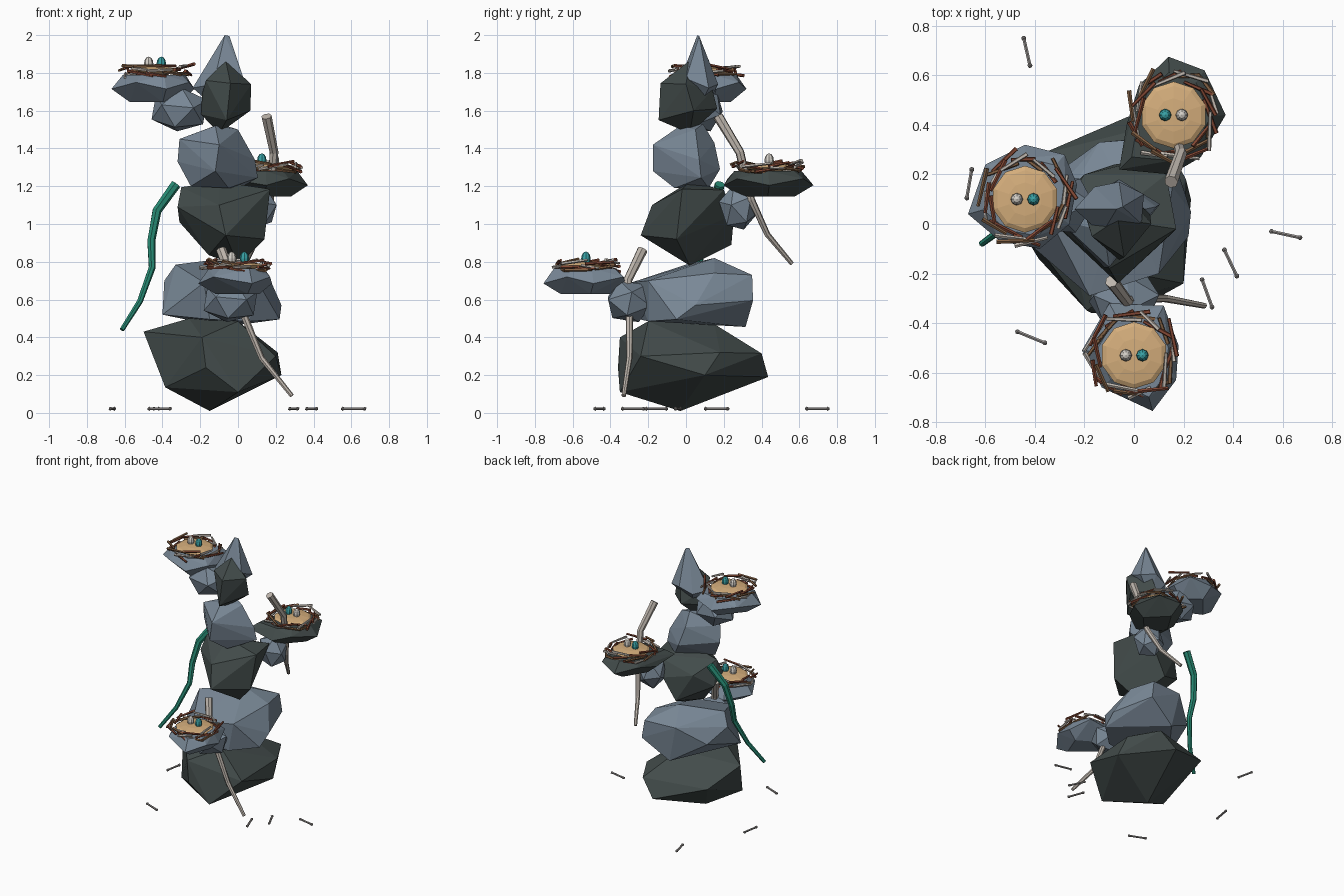
import bpy, bmesh, math, random
from mathutils import Vector, Matrix

if "Cube" in bpy.data.objects:
    bpy.data.objects.remove(bpy.data.objects["Cube"])

random.seed(7)


def material(name, rgb):
    m = bpy.data.materials.new(name)
    m.diffuse_color = (*rgb, 1)
    m.use_nodes = True
    m.node_tree.nodes["Principled BSDF"].inputs["Base Color"].default_value = m.diffuse_color
    return m


LIGHT = material("blue_grey_rock", (0.19, 0.245, 0.305))
DARK = material("dark_rock", (0.054, 0.07, 0.068))
TAN = material("straw", (0.66, 0.42, 0.20))
RED = material("red_brown_twig", (0.22, 0.062, 0.033))
BROWN = material("brown_twig", (0.22, 0.115, 0.055))
GREY = material("driftwood_grey", (0.52, 0.47, 0.42))
VINE = material("green_vine", (0.02, 0.25, 0.17))
TEAL = material("teal_egg", (0.04, 0.36, 0.38))
PALE = material("pale_egg", (0.66, 0.63, 0.58))
BONE = material("grey_bone", (0.34, 0.32, 0.31))


def finish(name, bm, mats):
    bmesh.ops.recalc_face_normals(bm, faces=bm.faces)
    me = bpy.data.meshes.new(name)
    bm.to_mesh(me)
    bm.free()
    for m in mats:
        me.materials.append(m)
    ob = bpy.data.objects.new(name, me)
    bpy.context.collection.objects.link(ob)
    return ob


def boulder(name, mat, pts):
    """Faceted rock: convex hull of a few corner points."""
    bm = bmesh.new()
    for p in pts:
        bm.verts.new(p)
    bmesh.ops.convex_hull(bm, input=bm.verts[:])
    loose = [v for v in bm.verts if not v.link_faces]
    bmesh.ops.delete(bm, geom=loose, context='VERTS')
    return finish(name, bm, [mat])


def bracket(name, centre, half, spin):
    """Small rock that carries a ledge."""
    bm = bmesh.new()
    bmesh.ops.create_icosphere(bm, subdivisions=1, radius=1.08)
    bm.transform(Matrix.Translation(centre) @ Matrix.Diagonal((*half, 1))
                 @ Matrix.Rotation(spin, 4, 'Z') @ Matrix.Rotation(0.4, 4, 'X'))
    finish(name, bm, [LIGHT])


def ledge(name, mat, rim, z_rim, z_top, z_low):
    """Flat rock: an irregular rim, smaller top and smaller underside."""
    n = len(rim)
    cx, cy = sum(p[0] for p in rim) / n, sum(p[1] for p in rim) / n
    pts = [(x, y, z_rim + (0.02 if i % 2 else -0.015)) for i, (x, y) in enumerate(rim)]
    for i, (x, y) in enumerate(rim):
        pts.append((cx + (x - cx) * 0.75, cy + (y - cy) * 0.75, z_top))
        if i % 2 == 0:
            pts.append((cx + (x - cx) * 0.6, cy + (y - cy) * 0.6, z_low))
    boulder(name, mat, pts)


def tube(bm, path, r0, r1, sides=6, mi=0):
    """Tapered tube along a path."""
    path = [Vector(p) for p in path]
    rings = []
    for i, p in enumerate(path):
        d = (path[min(i + 1, len(path) - 1)] - path[max(i - 1, 0)]).normalized()
        ref = Vector((0, 1, 0)) if abs(d.y) < 0.8 else Vector((1, 0, 0))
        u = d.cross(ref).normalized()
        w = d.cross(u)
        r = r0 + (r1 - r0) * i / (len(path) - 1)
        rings.append([bm.verts.new(p + r * (u * math.cos(a) + w * math.sin(a)))
                      for a in (math.tau * k / sides for k in range(sides))])
    faces = [bm.faces.new(rings[0]), bm.faces.new(rings[-1])]
    for a, b in zip(rings, rings[1:]):
        for k in range(sides):
            j = (k + 1) % sides
            faces.append(bm.faces.new((a[k], a[j], b[j], b[k])))
    for f in faces:
        f.material_index = mi


def branch(name, mat, path, r0, r1):
    bm = bmesh.new()
    tube(bm, path, r0, r1, 7)
    finish(name, bm, [mat])


def ball(name, mat, centre, half, seg, rings):
    bm = bmesh.new()
    bmesh.ops.create_uvsphere(bm, u_segments=seg, v_segments=rings, radius=1)
    bm.transform(Matrix.Translation(centre) @ Matrix.Diagonal((*half, 1)))
    finish(name, bm, [mat])


# Main stack of boulders
boulder("base_boulder", DARK, [
    (-.15, -.03, .01), (-.385, -.14, .135), (.0, -.35, .11), (-.17, -.36, .24), (-.19, -.35, .40),
    (.23, .1, .20), (.2, -.24, .30), (-.02, .435, .19), (.09, .40, .315), (.21, .18, .32),
    (-.38, .28, .3), (-.5, .05, .43), (-.26, -.1, .5), (-.05, .15, .47), (0, -.2, .485)])
boulder("second_boulder", LIGHT, [
    (-.33, 0, .785), (-.39, .05, .70), (-.40, -.1, .52), (-.18, -.29, .69), (-.15, -.245, .495),
    (.06, -.2, .485), (.22, -.05, .495), (.23, .05, .57), (.155, .15, .74), (-.05, .15, .82),
    (-.14, .33, .73), (.11, .35, .73), (.13, .355, .595), (-.08, .315, .455), (.1, -.2, .7),
    (-.32, .2, .6)])
boulder("third_boulder", DARK, [
    (-.30, .05, 1.195), (-.32, 0, 1.09), (-.31, .1, 1.01), (-.155, 0, .835), (-.065, -.24, .94),
    (-.1, -.18, 1.1), (.14, -.05, .92), (.17, -.02, 1.185), (.13, .2, 1.18), (.02, .255, 1.05),
    (-.08, .24, .89), (0, .02, .78), (-.1, .02, 1.225), (-.2, .2, 1.1)])
boulder("fourth_boulder", LIGHT, [
    (-.31, .02, 1.45), (-.32, .04, 1.33), (-.25, 0, 1.2), (-.1, -.175, 1.42), (-.12, -.175, 1.28),
    (-.05, -.06, 1.19), (.01, .12, 1.19), (.105, .08, 1.245), (.09, .07, 1.34), (0, .05, 1.5),
    (-.06, .18, 1.29), (-.1, .15, 1.43), (-.095, .09, 1.53), (-.12, -.03, 1.52)])
boulder("fifth_boulder", DARK, [
    (-.19, .02, 1.69), (-.195, .03, 1.58), (-.1, .02, 1.48), (-.06, -.145, 1.55), (-.04, -.135, 1.745),
    (.065, .04, 1.6), (.07, 0, 1.74), (-.065, .02, 1.865), (-.05, .14, 1.71), (-.07, .165, 1.61),
    (-.17, -.05, 1.76)])
boulder("peak_spire", LIGHT, [
    (-.07, .06, 2), (-.045, .07, 1.995), (-.24, .06, 1.72), (-.13, -.04, 1.74), (.03, .0, 1.77),
    (.04, .12, 1.72), (-.06, .17, 1.74), (-.16, .15, 1.7), (-.1, .06, 1.6)])

# Supporting rocks
bracket("lower_bracket", (-.04, -.3, .59), (.145, .125, .11), 0.3)
bracket("middle_bracket", (.1, .28, 1.09), (.105, .1, .12), 0.9)
bracket("upper_bracket", (-.31, .08, 1.605), (.15, .12, .115), 0.2)

# Ledges
ledge("lower_ledge", LIGHT, [(-.21, -.51), (-.13, -.66), (.075, -.755), (.17, -.63), (.18, -.49),
                             (.12, -.33), (-.1, -.32)], .70, .765, .63)
ledge("middle_ledge", DARK, [(.14, .675), (.285, .62), (.37, .44), (.27, .27), (.15, .2),
                             (-.06, .22), (-.03, .4), (.02, .56)], 1.22, 1.28, 1.145)
ledge("upper_ledge", LIGHT, [(-.67, .04), (-.6, .24), (-.44, .32), (-.28, .28), (-.23, .16),
                             (-.26, 0), (-.38, -.1), (-.54, -.07)], 1.73, 1.79, 1.645)

# Nests: straw bed, ring of twigs, two eggs
NESTS = [("lower", 0, -.53, .78, 1), ("middle", .16, .44, 1.30, -1), ("upper", -.44, .10, 1.812, 1)]
for label, cx, cy, cz, side in NESTS:
    ball(label + "_nest_bed", TAN, (cx, cy, cz), (.135, .135, .022), 10, 6)
    bm = bmesh.new()
    count = 28
    for i in range(count):
        a = math.tau * i / count + random.uniform(-.1, .1)
        r = random.uniform(.138, .180)
        mid = Vector((cx + r * math.cos(a), cy + r * math.sin(a),
                      cz - .018 + .038 * (i % 3) / 2 + random.uniform(-.008, .008)))
        t = a + math.pi / 2 + random.uniform(-.4, .4)
        d = Vector((math.cos(t), math.sin(t), random.uniform(-.2, .2))) * random.uniform(.045, .08)
        tube(bm, [mid - d, mid + d], .0095, .007, 5, (0, 2, 0, 1, 0, 2, 1)[i % 7])
    finish(label + "_nest_twigs", bm, [RED, BROWN, GREY])
    for mat, dx, nm in ((PALE, -.033, "pale"), (TEAL, .034, "teal")):
        ball(f"{label}_{nm}_egg", mat, (cx + dx * side, cy, cz + .037), (.025, .025, .037), 8, 6)

# Driftwood branches and hanging vine
branch("lower_branch", GREY, [(-.09, -.23, .865), (-.03, -.31, .7), (.03, -.3, .52),
                              (.125, -.3, .29), (.285, -.33, .09)], .028, .012)
branch("middle_branch", GREY, [(.15, .17, 1.57), (.19, .285, 1.38), (.17, .345, 1.13),
                               (.11, .43, .945), (.04, .56, .79)], .028, .012)
branch("hanging_vine", VINE, [(-.33, .18, 1.21), (-.43, .14, 1.07), (-.46, .1, .91),
                              (-.455, .06, .77), (-.52, -.01, .59), (-.615, -.08, .44)], .028, .013)

# Small bones scattered on the ground
BONES = [(-.445, .75, -.42, .64), (-.655, .22, -.675, .105), (-.47, -.435, -.36, -.48),
         (.555, -.03, .67, -.055), (.365, -.105, .415, -.21), (.275, -.225, .315, -.335)]
for i, (x0, y0, x1, y1) in enumerate(BONES):
    bm = bmesh.new()
    tube(bm, [(x0, y0, .022), (x1, y1, .022)], .0075, .0075, 6)
    for x, y in ((x0, y0), (x1, y1)):
        bmesh.ops.create_icosphere(bm, subdivisions=1, radius=.011,
                                   matrix=Matrix.Translation((x, y, .022)))
    finish(f"ground_bone_{i + 1}", bm, [BONE])
